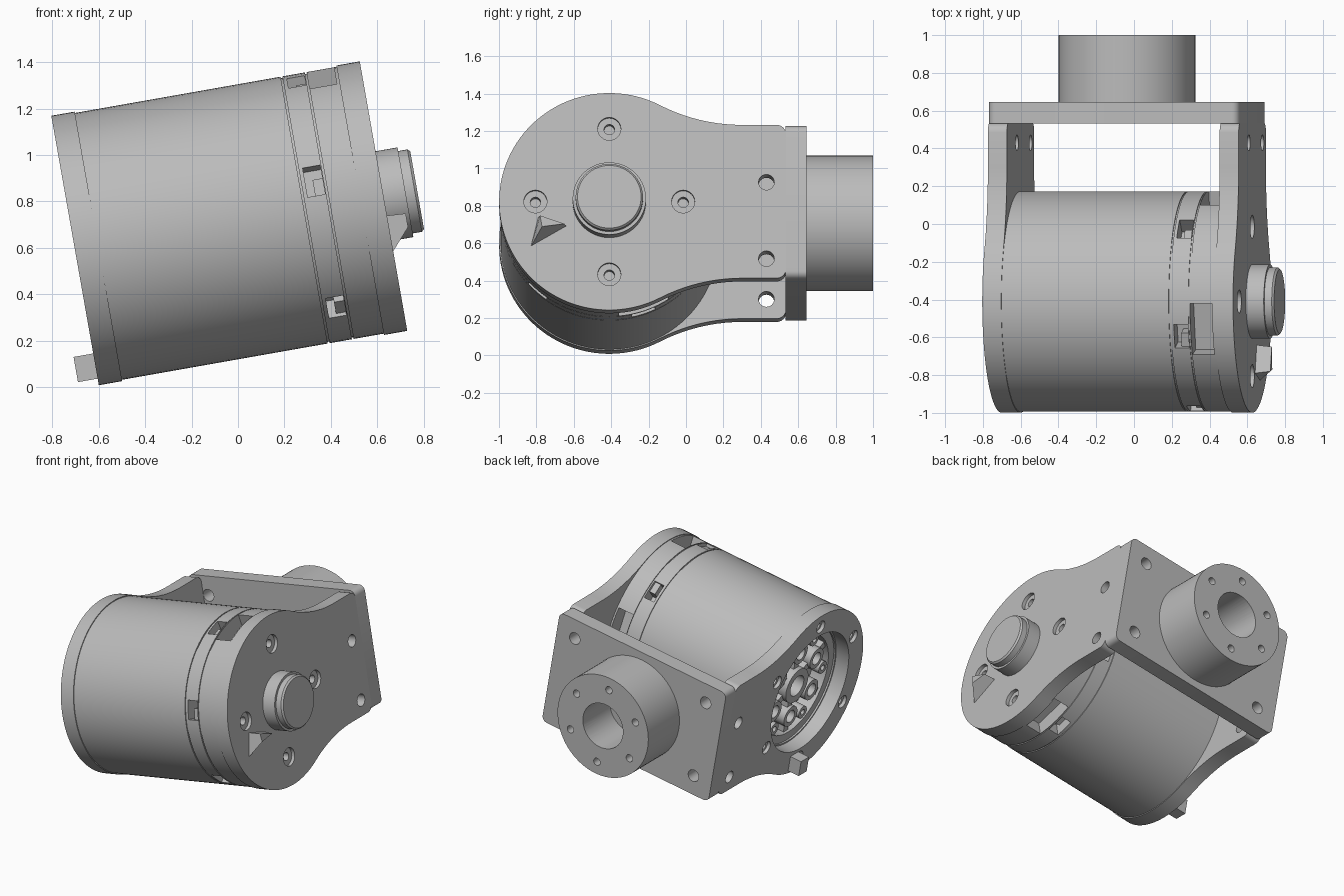
import bpy, bmesh, math
from mathutils import Matrix, Vector

if "Cube" in bpy.data.objects:
    bpy.data.objects.remove(bpy.data.objects["Cube"], do_unlink=True)

grey = bpy.data.materials.new("satin_grey")
grey.use_nodes = True
grey.diffuse_color = (0.5, 0.5, 0.5, 1)
grey.node_tree.nodes["Principled BSDF"].inputs["Base Color"].default_value = (0.5, 0.5, 0.5, 1)

# Everything is built around the drum axis (local x), then tilted into place
FRAME = Matrix.Translation((-0.0375, -0.41, 0.706)) @ Matrix.Rotation(math.radians(-10), 4, 'Y')
TO_Y = Matrix.Rotation(math.pi / 2, 4, 'Z')
END, INNER, R = 0.674, 0.572, 0.589


def lathe(bm, profile, at=(0, 0, 0), turn=Matrix(), n=48, closed=False):
    """Spin (x, radius) points about the x axis."""
    rows = []
    for x, r in profile:
        angles = [2 * math.pi * k / n for k in range(n)]
        rows.append([bm.verts.new(turn @ (Vector(at) + Vector((x, r * math.cos(a), r * math.sin(a)))))
                     for a in angles])
    pairs = list(zip(rows, rows[1:]))
    if closed:
        pairs.append((rows[-1], rows[0]))
    for p, q in pairs:
        for k in range(n):
            j = (k + 1) % n
            bm.faces.new((p[k], p[j], q[j], q[k]))


def rod(bm, x0, x1, r, at=(0, 0, 0), turn=Matrix(), n=32):
    lathe(bm, [(x0, 0), (x0, r), (x1, r), (x1, 0)], at, turn, n)


def tube(bm, x0, x1, r0, r1, at=(0, 0, 0), n=48):
    lathe(bm, [(x0, r0), (x0, r1), (x1, r1), (x1, r0)], at, n=n, closed=True)


def box(bm, lo, hi, turn=Matrix()):
    lo, hi = Vector(lo), Vector(hi)
    size = Matrix.Diagonal((*(hi - lo), 1))
    bmesh.ops.create_cube(bm, size=1, matrix=turn @ Matrix.Translation((lo + hi) / 2) @ size)


def prism(bm, low, high):
    """Join two matching outlines into a solid."""
    a = [bm.verts.new(p) for p in low]
    b = [bm.verts.new(p) for p in high]
    bm.faces.new(a)
    bm.faces.new(b[::-1])
    for k in range(len(a)):
        j = (k + 1) % len(a)
        bm.faces.new((a[k], b[k], b[j], a[j]))


def finish(name, bm, cutters=()):
    """Turn the mesh into an object and carve the cutters out of it."""
    def make(label, mesh_bm):
        bmesh.ops.remove_doubles(mesh_bm, verts=mesh_bm.verts, dist=1e-5)
        bmesh.ops.recalc_face_normals(mesh_bm, faces=mesh_bm.faces)
        mesh_bm.transform(FRAME)
        mesh = bpy.data.meshes.new(label)
        mesh_bm.to_mesh(mesh)
        mesh_bm.free()
        mesh.materials.append(grey)
        ob = bpy.data.objects.new(label, mesh)
        bpy.context.collection.objects.link(ob)
        return ob

    obj = make(name, bm)
    bpy.ops.object.select_all(action='DESELECT')
    bpy.context.view_layer.objects.active = obj
    obj.select_set(True)
    for cut in cutters:
        tool = make(name + "_cutter", cut)
        tool.hide_render = True
        mod = obj.modifiers.new("cut", 'BOOLEAN')
        mod.operation, mod.solver, mod.object = 'DIFFERENCE', 'EXACT', tool
        bpy.ops.object.modifier_apply(modifier=mod.name)
        bpy.data.objects.remove(tool, do_unlink=True)
    bpy.ops.object.shade_smooth_by_angle(angle=math.radians(30))
    return obj


def arc(cy, cz, r, a0, a1, n):
    steps = [math.radians(a0 + (a1 - a0) * k / n) for k in range(n + 1)]
    return [(cy + r * math.cos(a), cz + r * math.sin(a)) for a in steps]


def ring_points(r, count, start=0):
    angles = [math.radians(start + 360 * k / count) for k in range(count)]
    return [(r * math.cos(a), r * math.sin(a)) for a in angles]


# Side plate outline: round head flowing into a straight arm
ARM, BLEND, CY = 0.416, 0.954, 0.71
t = math.degrees(math.atan2(ARM + BLEND, CY))
outline = (arc(0, 0, R, t, 360 - t, 72)
           + arc(CY, -ARM - BLEND, BLEND, 180 - t, 90, 10)[1:]
           + arc(0.895, 0.05 - ARM, 0.05, -90, 0, 6)
           + arc(0.895, ARM - 0.05, 0.05, 0, 90, 6)
           + arc(CY, ARM + BLEND, BLEND, -90, t - 180, 10)[:-1])


def side_plate(name, side, bolts, head_r, bore_r, open_r=0):
    bm, cut = bmesh.new(), bmesh.new()
    prism(bm, [(side * INNER, y, z) for y, z in outline], [(side * END, y, z) for y, z in outline])
    for y, z in bolts:
        steps = [(0.6, 0), (0.6, bore_r), (0.65, bore_r), (0.65, head_r), (0.7, head_r), (0.7, 0)]
        lathe(cut, [(side * x, r) for x, r in steps], (0, y, z), n=24)
    for z in (0.105, -0.31):
        rod(cut, side * 0.5, side * 0.75, 0.042, (0, 0.84, z), n=24)
    if open_r:
        rod(cut, side * 0.5, side * 0.75, open_r, n=64)
    return finish(name, bm, [cut])


side_plate("right_side_plate", 1, ring_points(0.395, 4), 0.062, 0.028)
side_plate("left_side_plate", -1, ring_points(0.5, 6, 30), 0.045, 0.025, 0.43)

# Drum body with fine seams and a recess at the open end
body = bmesh.new()
profile = [(-0.45, 0), (-0.45, 0.42), (-INNER, 0.42), (-INNER, 0.583)]
for seam in (0.331, 0.437):
    profile += [(seam - 0.004, 0.583), (seam - 0.004, 0.576), (seam + 0.004, 0.576), (seam + 0.004, 0.583)]
profile += [(INNER, 0.583), (INNER, 0)]
lathe(body, profile, n=96)

# Windows around the end rings
vents = bmesh.new()
for k in range(6):
    spin = Matrix.Rotation(-math.radians(11.5 + 60 * k), 4, 'X')
    box(vents, (0.352, -0.65, -0.065), (0.428, -0.48, 0.065), spin)
for angle in (75, 165, 251):
    spin = Matrix.Rotation(-math.radians(angle), 4, 'X')
    box(vents, (0.442, -0.65, -0.14), (0.56, -0.46, 0.14), spin)
finish("drum_body", body, [vents])

# Latches visible inside the small windows
latches = bmesh.new()
for k in range(6):
    spin = Matrix.Rotation(-math.radians(11.5 + 60 * k), 4, 'X')
    box(latches, (0.385, -0.56, -0.065), (0.43, -0.47, 0.01), spin)
finish("window_latches", latches)

# Spoked wheel inside the open end
wheel = bmesh.new()
tube(wheel, -0.56, -0.45, 0.36, 0.42, n=64)
tube(wheel, -0.57, -0.45, 0.075, 0.125)
for k, (y, z) in enumerate(ring_points(0.24, 6, 30)):
    tube(wheel, -0.56, -0.45, 0.045, 0.075, (0, y, z), n=24)
    spin = Matrix.Rotation(math.radians(30 + 60 * k), 4, 'X')
    box(wheel, (-0.54, 0.11, -0.025), (-0.45, 0.18, 0.025), spin)
    box(wheel, (-0.54, 0.3, -0.025), (-0.45, 0.38, 0.025), spin)
for y, z in ring_points(0.32, 6, 0):
    tube(wheel, -0.55, -0.45, 0.02, 0.045, (0, y, z), n=20)
finish("spoked_wheel", wheel)

# Stepped pivot boss on the closed end
boss = bmesh.new()
lathe(boss, [(0.66, 0), (0.66, 0.196), (0.77, 0.196), (0.77, 0.18),
             (0.81, 0.18), (0.821, 0.17), (0.821, 0)], n=64)
finish("pivot_boss", boss)

# Stop tabs on both ends
tab = bmesh.new()
prism(tab, [(0.67, -0.38, -0.085), (0.67, -0.23, -0.135), (0.67, -0.42, -0.245)],
      [(0.755, -0.37, -0.09), (0.755, -0.24, -0.135), (0.755, -0.36, -0.15)])
finish("right_stop_tab", tab)
tab = bmesh.new()
box(tab, (-0.76, 0.02, -0.56), (-0.66, 0.11, -0.45))
finish("left_stop_tab", tab)

# Rear cross plate with rounded corners
rear, holes = bmesh.new(), bmesh.new()
c = 0.04
corners = [(END - c, ARM - c, 0), (c - END, ARM - c, 90), (c - END, c - ARM, 180), (END - c, c - ARM, 270)]
rect = [p for x, z, a in corners for p in arc(x, z, c, a, a + 90, 6)]
prism(rear, [(x, 0.943, z) for x, z in rect], [(x, 1.055, z) for x, z in rect])
for x in (-0.53, 0.53):
    for z in (-0.28, 0.28):
        rod(holes, 0.9, 1.1, 0.042, (0, -x, z), TO_Y, 24)
finish("rear_plate", rear, [holes])

# Output flange with a bore and a ring of screw holes
flange, holes = bmesh.new(), bmesh.new()
rod(flange, 1.05, 1.41, 0.362, turn=TO_Y, n=80)
rod(holes, 1.1, 1.5, 0.16, turn=TO_Y, n=48)
for x, z in ring_points(0.275, 6, 30):
    rod(holes, 1.25, 1.5, 0.026, (0, x, z), TO_Y, 20)
finish("output_flange", flange, [holes])
